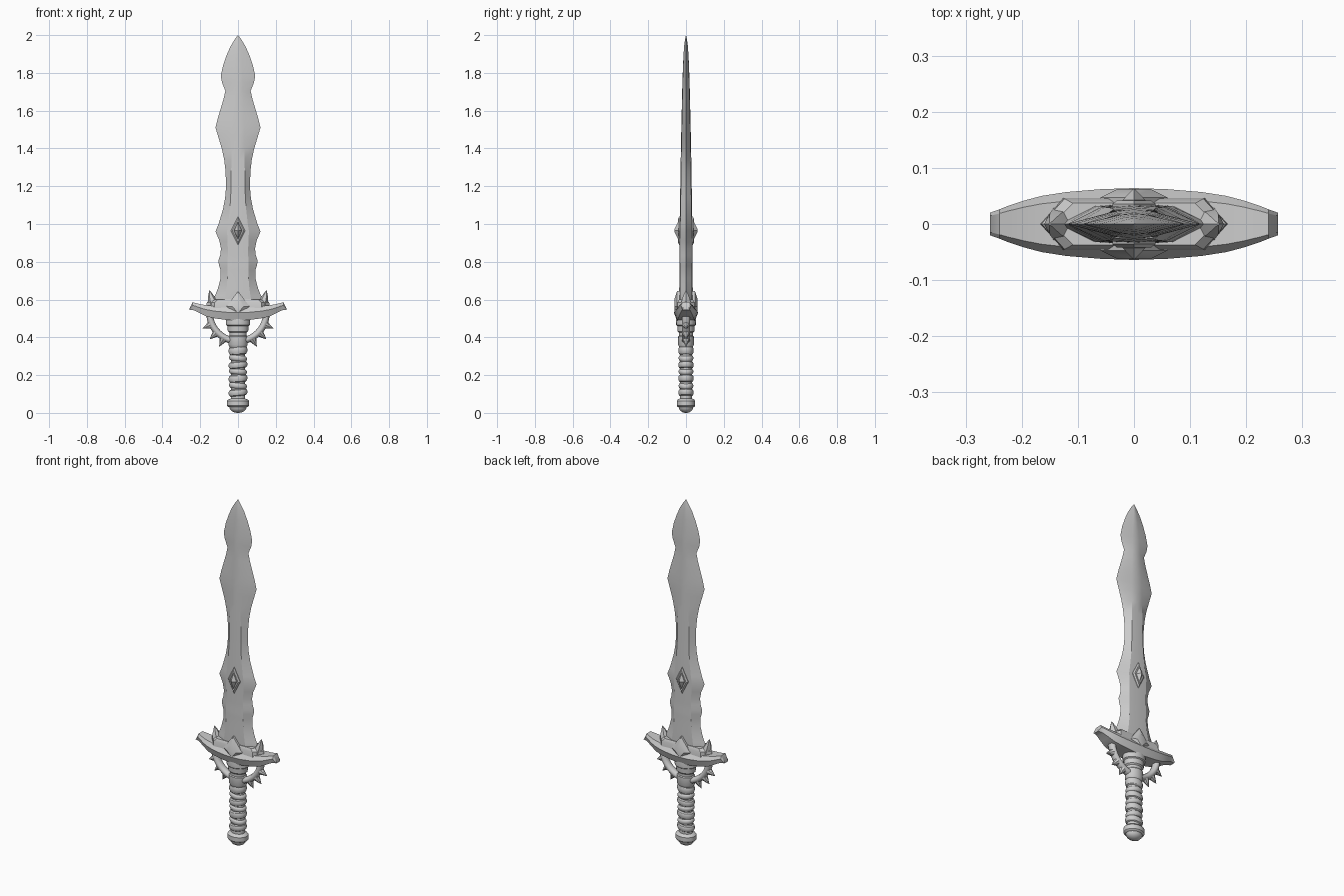
import bpy, bmesh
from math import sin, cos, pi, radians
from mathutils import Vector, Matrix


def finish(name, bm, angle=32):
    bmesh.ops.remove_doubles(bm, verts=bm.verts, dist=1e-5)
    bmesh.ops.recalc_face_normals(bm, faces=bm.faces)
    me = bpy.data.meshes.new(name)
    bm.to_mesh(me)
    bm.free()
    me.shade_smooth()
    me.set_sharp_from_angle(angle=radians(angle))
    ob = bpy.data.objects.new(name, me)
    bpy.context.collection.objects.link(ob)
    return ob


def skin(bm, rings):
    """Join equal-length rings of points into a capped tube."""
    vs = [[bm.verts.new(p) for p in r] for r in rings]
    n = len(vs[0])
    for a, b in zip(vs, vs[1:]):
        for i in range(n):
            j = (i + 1) % n
            bm.faces.new((a[i], a[j], b[j], b[i]))
    bm.faces.new(vs[0][::-1])
    bm.faces.new(vs[-1])


def loft(name, rings, angle=32):
    bm = bmesh.new()
    skin(bm, rings)
    return finish(name, bm, angle)


def turned(name, profile, sides=24, flat=0.82, angle=32):
    """Oval turned part; profile rows are radius, height, tilt."""
    rings = []
    for r, z, *t in profile:
        tilt = t[0] if t else 0
        rings.append([(r * cos(a), r * flat * sin(a), z + tilt * cos(a))
                      for a in (2 * pi * i / sides for i in range(sides))])
    return loft(name, rings, angle)


# Blade: height, half width, half width of the central flat, half thickness
blade = [(.55, .125, .07, .032), (.595, .135, .07, .032), (.62, .122, .066, .032),
         (.66, .106, .06, .032), (.71, .093, .056, .031), (.755, .092, .055, .031),
         (.78, .1, .055, .031), (.805, .104, .055, .03), (.835, .094, .054, .03),
         (.87, .09, .054, .03), (.91, .098, .055, .03), (.96, .119, .058, .03),
         (1.0, .103, .052, .03), (1.08, .079, .043, .029), (1.14, .068, .039, .028),
         (1.2, .063, .037, .027), (1.28, .066, .036, .026), (1.34, .073, .035, .025),
         (1.4, .086, .034, .024), (1.46, .104, .034, .023), (1.51, .119, .034, .022),
         (1.56, .107, .032, .021), (1.61, .092, .03, .02), (1.66, .077, .028, .019),
         (1.705, .067, .026, .018), (1.75, .085, .025, .017), (1.785, .091, .024, .016),
         (1.84, .079, .02, .014), (1.89, .062, .015, .012), (1.94, .04, .009, .009),
         (1.975, .019, .004, .005), (2.0, .0005, .0002, .0005)]
loft("blade", [[(w, 0, z), (m, t, z), (0, t * 1.12, z), (-m, t, z),
                (-w, 0, z), (-m, -t, z), (0, -t * 1.12, z), (m, -t, z)]
               for z, w, m, t in blade], 20)

# Crossguard: x, top, bottom, half depth
half = [(0, .56, .488, .064), (.06, .56, .492, .062), (.12, .564, .5, .057),
        (.165, .57, .51, .05), (.195, .574, .525, .042), (.225, .582, .54, .032),
        (.24, .586, .545, .026), (.257, .552, .545, .02)]
rows = [(-x, t, b, h) for x, t, b, h in half[:0:-1]] + half
loft("crossguard", [[(x, -.72 * h, t), (x, -h, t - .4 * (t - b)), (x, -.75 * h, b),
                     (x, .75 * h, b), (x, h, t - .4 * (t - b)), (x, .72 * h, t)]
                    for x, t, b, h in rows])

# Raised seat between guard and blade
loft("blade_seat", [[(w, 0, z), (w * .75, d, z), (-w * .75, d, z),
                     (-w, 0, z), (-w * .75, -d, z), (w * .75, -d, z)]
                    for z, w, d in ((.54, .17, .047), (.585, .165, .045), (.6, .145, .037))])

for side, s in (("front", -1), ("back", 1)):
    # Pointed plate in the middle of the guard
    outline = [(-.06, .565), (0, .645), (.06, .565), (0, .5)]
    loft(side + "_plate", [[(x * k, s * y, .56 + (z - .56) * k) for x, z in outline]
                           for y, k in ((.02, 1), (.047, 1), (.062, .5))])
    # Diamond setting and its gem
    dia = [(1, 0), (0, 1), (-1, 0), (0, -1)]
    loft(side + "_gem_setting", [[(x * w, s * y, .965 + z * h) for x, z in dia]
                                 for y, w, h in ((.02, .038, .076), (.036, .038, .076),
                                                 (.042, .03, .062), (.042, .022, .048),
                                                 (.036, .02, .044))], 15)
    loft(side + "_gem", [[(x * w, s * y, .965 + z * h) for x, z in dia]
                         for y, w, h in ((.03, .021, .046), (.043, .02, .044),
                                         (.062, .002, .006))], 15)

C = Vector((0, 0, .53))
for side, s in (("left", -1), ("right", 1)):
    # Curved knuckle arm from guard to grip
    rings = []
    for i in range(15):
        a = radians(12 + 72 * i / 14)
        d = Vector((s * sin(a), 0, -cos(a)))
        rings.append([C + d * (.15 + .018 * cos(b)) + Vector((0, .023 * sin(b), 0))
                      for b in (2 * pi * k / 10 for k in range(10))])
    loft(side + "_guard_arm", rings, 45)
    # Spikes on the arm
    bm = bmesh.new()
    for deg in (29, 47, 66):
        a = radians(deg)
        d = Vector((s * sin(a), 0, -cos(a)))
        rot = d.to_track_quat('Z', 'Y').to_matrix().to_4x4()
        bmesh.ops.create_cone(bm, cap_ends=True, segments=8, radius1=.021, radius2=.001,
                              depth=.044, matrix=Matrix.Translation(C + d * .182) @ rot)
    finish(side + "_spikes", bm)
    # Small horn at the blade root
    loft(side + "_horn", [[(s * (x + w * cos(b)), w * 1.1 * sin(b), z)
                           for b in (2 * pi * k / 6 for k in range(6))]
                          for x, z, w in ((.128, .57, .03), (.14, .61, .02), (.15, .648, .002))])

# Collar and neck under the guard
turned("collar", [(.06, .51), (.064, .49), (.063, .465), (.056, .46), (.054, .432),
                  (.046, .425), (.045, .41), (.05, .405), (.051, .36), (.045, .35), (.04, .34)])

# Grip wrapped with uneven bands
profile = [(.036, .36)]
z = .352
for i, h in enumerate((.048, .032, .04, .03, .044, .032, .04)):
    t = (.003, -.004, .004, -.003)[i % 4]
    r = .049 - .002 * (i % 2)
    profile += [(.038, z, t), (r - .003, z - h * .12, t), (r, z - h * .3, t),
                (r, z - h * .6, t), (r - .004, z - h * .82, t), (.038, z - h * .92, t)]
    z -= h
profile.append((.038, .05))
turned("grip", profile)

# Pommel
turned("pommel", [(.04, .075), (.052, .07), (.058, .063), (.058, .038), (.052, .032),
                  (.046, .03), (.043, .02), (.034, .01), (.02, .003), (.004, 0)], flat=.84)
